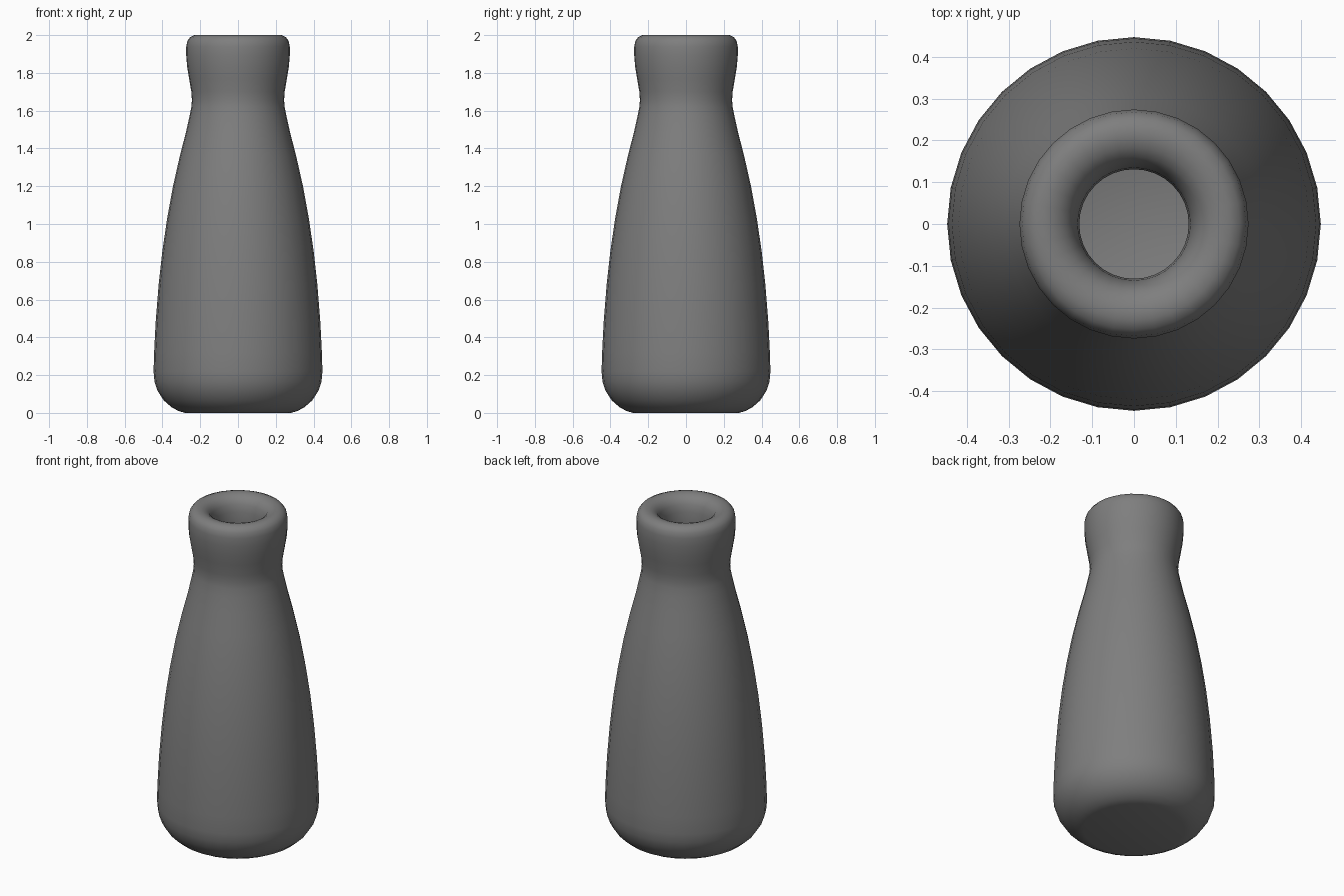
import bpy, bmesh, math

SEGMENTS = 32

# outer silhouette from base centre to lip (radius, height)
outer = [(0, 0), (0.28, 0.002), (0.315, 0.01), (0.352, 0.03), (0.392, 0.065),
         (0.425, 0.115), (0.442, 0.165), (0.447, 0.22), (0.444, 0.32), (0.436, 0.48),
         (0.42, 0.68), (0.40, 0.86), (0.375, 1.03), (0.344, 1.2),
         (0.308, 1.36), (0.277, 1.48), (0.257, 1.57), (0.247, 1.62), (0.244, 1.655),
         (0.247, 1.70), (0.259, 1.77), (0.269, 1.83), (0.274, 1.89),
         (0.274, 1.94), (0.268, 1.97), (0.253, 1.99), (0.23, 2.0)]
# rounded mouth, then the inner wall down to the floor
inner = [(0.205, 2.0), (0.183, 1.993), (0.162, 1.979), (0.145, 1.952),
         (0.135, 1.91), (0.131, 1.85), (0.134, 1.77), (0.142, 1.65), (0.20, 1.45),
         (0.26, 1.15), (0.32, 0.7), (0.345, 0.3), (0.31, 0.16), (0.22, 0.11), (0, 0.1)]

# lathe the profile around z
bm = bmesh.new()
verts = [bm.verts.new((r, 0, z)) for r, z in outer + inner]
verts[0].co.z = verts[1].co.z = 0
edges = [bm.edges.new(pair) for pair in zip(verts, verts[1:])]
bmesh.ops.spin(bm, geom=verts + edges, cent=(0, 0, 0), axis=(0, 0, 1),
               angle=math.tau, steps=SEGMENTS, use_duplicate=False)
bmesh.ops.remove_doubles(bm, verts=bm.verts[:], dist=0.0005)
bmesh.ops.recalc_face_normals(bm, faces=bm.faces[:])

mesh = bpy.data.meshes.new("bottle")
bm.to_mesh(mesh)
bm.free()
bottle = bpy.data.objects.new("bottle", mesh)
bpy.context.collection.objects.link(bottle)

# smooth shading all over
for face in mesh.polygons:
    face.use_smooth = True

# dark grey glaze
glaze = bpy.data.materials.new("dark_grey")
glaze.diffuse_color = (0.21, 0.21, 0.21, 1)
mesh.materials.append(glaze)
